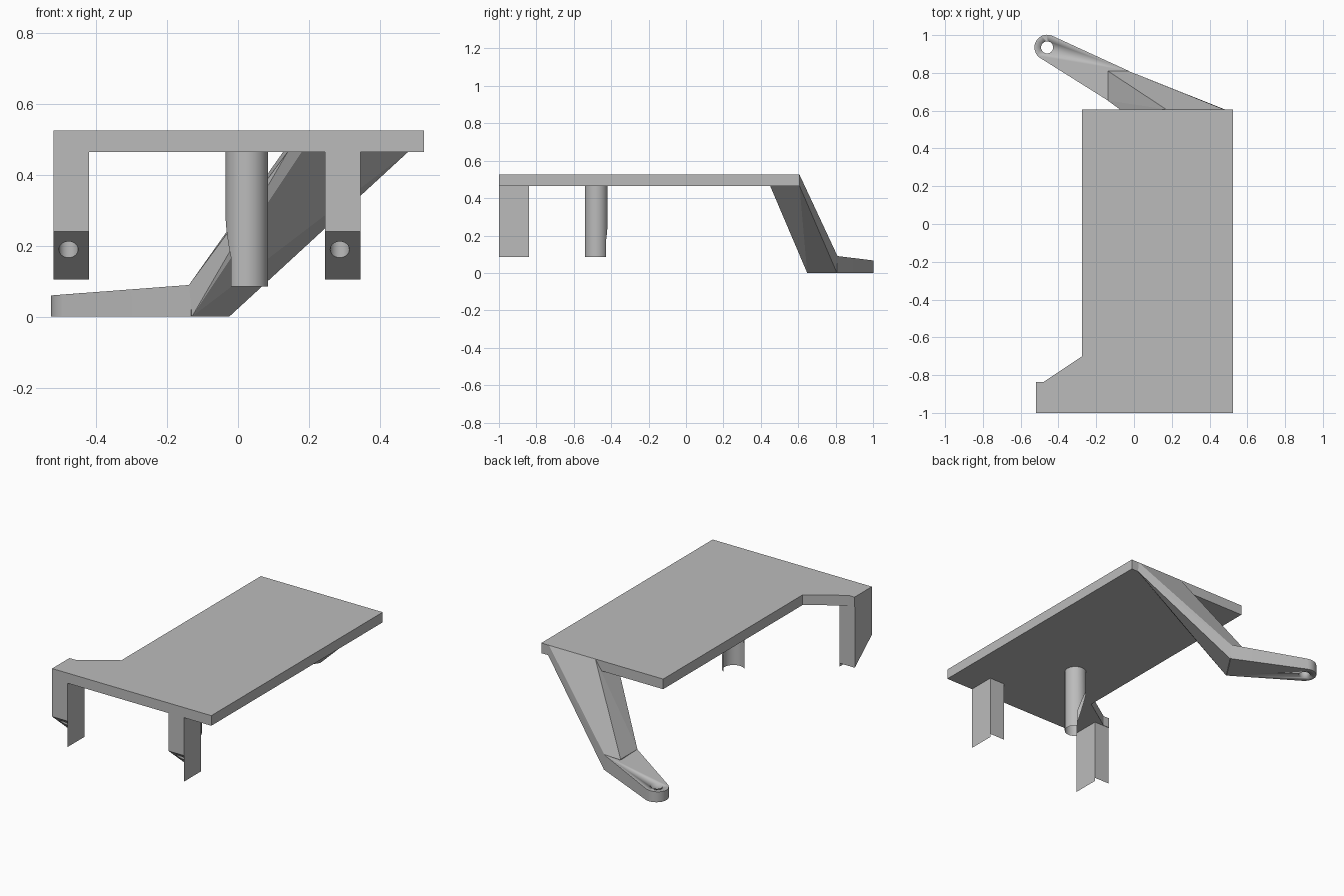
import bpy, bmesh, math
from mathutils import Vector

if "Cube" in bpy.data.objects:
    bpy.data.objects.remove(bpy.data.objects["Cube"])

grey = bpy.data.materials.new("plain_grey")
grey.diffuse_color = (0.5, 0.5, 0.5, 1)
grey.use_nodes = True
grey.node_tree.nodes["Principled BSDF"].inputs["Base Color"].default_value = grey.diffuse_color


def finish(bm, name, smooth=False):
    me = bpy.data.meshes.new(name)
    bm.to_mesh(me)
    bm.free()
    ob = bpy.data.objects.new(name, me)
    bpy.context.collection.objects.link(ob)
    me.materials.append(grey)
    if smooth:
        bpy.ops.object.select_all(action='DESELECT')
        ob.select_set(True)
        bpy.context.view_layer.objects.active = ob
        bpy.ops.object.shade_smooth_by_angle(angle=math.radians(30))
    return ob


def prism(bottom, top):
    """Closed solid between two matching outlines."""
    bm = bmesh.new()
    a = [bm.verts.new(p) for p in bottom]
    b = [bm.verts.new(p) for p in top]
    n = len(a)
    bm.faces.new(a[::-1])
    bm.faces.new(b)
    for i in range(n):
        j = (i + 1) % n
        bm.faces.new((a[i], a[j], b[j], b[i]))
    bmesh.ops.recalc_face_normals(bm, faces=bm.faces)
    return bm


def circle(x, y, z, r, n=32):
    return [(x + r * math.cos(2 * math.pi * i / n), y + r * math.sin(2 * math.pi * i / n), z)
            for i in range(n)]


def drill(ob, x, y, r, z0, z1):
    """Vertical round hole."""
    cut = finish(prism(circle(x, y, z0, r), circle(x, y, z1, r)), ob.name + "_hole_cutter", True)
    cut.hide_render = True
    cut.hide_viewport = True
    mod = ob.modifiers.new("hole", 'BOOLEAN')
    mod.operation = 'DIFFERENCE'
    mod.solver = 'EXACT'
    mod.object = cut


# Flat plate with a tab at the front left
outline = [(-.52, -1), (.525, -1), (.525, .607), (-.275, .607), (-.275, -.70), (-.48, -.837), (-.52, -.837)]
finish(prism([(x, y, .465) for x, y in outline], [(x, y, .525) for x, y in outline]), "plate")

# Two front legs with slanted, drilled ends and a thin side flap
for side, x0, x1 in (("left", -.52, -.42), ("right", .245, .345)):
    prof = [(-1, .47), (-1, .24), (-.84, .105), (-.84, .47)]
    leg = finish(prism([(x0, y, z) for y, z in prof], [(x1, y, z) for y, z in prof]), side + "_leg")
    drill(leg, x0 + .042, -.94, .027, .05, .42)
    bm = bmesh.new()
    flap = [(-1, .24), (-1, .085), (-.84, .085), (-.84, .105)]
    bm.faces.new([bm.verts.new((x1, y, z)) for y, z in flap])
    finish(bm, side + "_leg_flap")

# Hollow post, open below, cut away on its back left side
bm = bmesh.new()
levels = [[bm.verts.new(p) for p in circle(.025, -.48, z, .06, 48)] for z in (.085, .17, .465)]
for lo, hi in zip(levels, levels[1:]):
    for i in range(48):
        j = (i + 1) % 48
        bm.faces.new((lo[i], lo[j], hi[j], hi[i]))
n = Vector((-.77, .64, 0)).normalized()
edge = Vector((.025, -.48, .17)) + n * .01
slant = (n * .16 - Vector((0, 0, .05))).normalized()
for no in (n, slant):
    bmesh.ops.bisect_plane(bm, geom=bm.verts[:] + bm.edges[:] + bm.faces[:], plane_co=edge, plane_no=no)
gone = [f for f in bm.faces
        if (f.calc_center_median() - edge).dot(n) > 1e-5 and (f.calc_center_median() - edge).dot(slant) > 1e-5]
bmesh.ops.delete(bm, geom=gone, context='FACES')
finish(bm, "post", True)

# Sloping rear arm
bm = bmesh.new()
for p in [(-.13, .648, 0), (-.025, .807, 0), (-.03, .81, .09), (-.138, .81, .09), (-.138, .653, .09),
          (.18, .45, .465), (.48, .607, .465), (.475, .607, .525), (.17, .607, .525), (.14, .45, .465)]:
    bm.verts.new(p)
bmesh.ops.convex_hull(bm, input=bm.verts)
bmesh.ops.dissolve_limit(bm, angle_limit=.03, verts=bm.verts[:], edges=bm.edges[:])
finish(bm, "rear_arm")

# Rounded foot with an eye at its tip
cx, cy, r = -.46, .935, .067
plan = [(-.132, .65), (-.027, .81)]
for i in range(21):
    t = math.radians(65 + 173 * i / 20)
    plan.append((cx + r * math.cos(t), cy + r * math.sin(t)))
top = [(x, y, min(.09, .06 + .03 * (x + .527) / .39)) for x, y in plan]
foot = finish(prism([(x, y, 0) for x, y in plan], top), "foot", True)
drill(foot, cx, cy, .032, -.1, .2)
